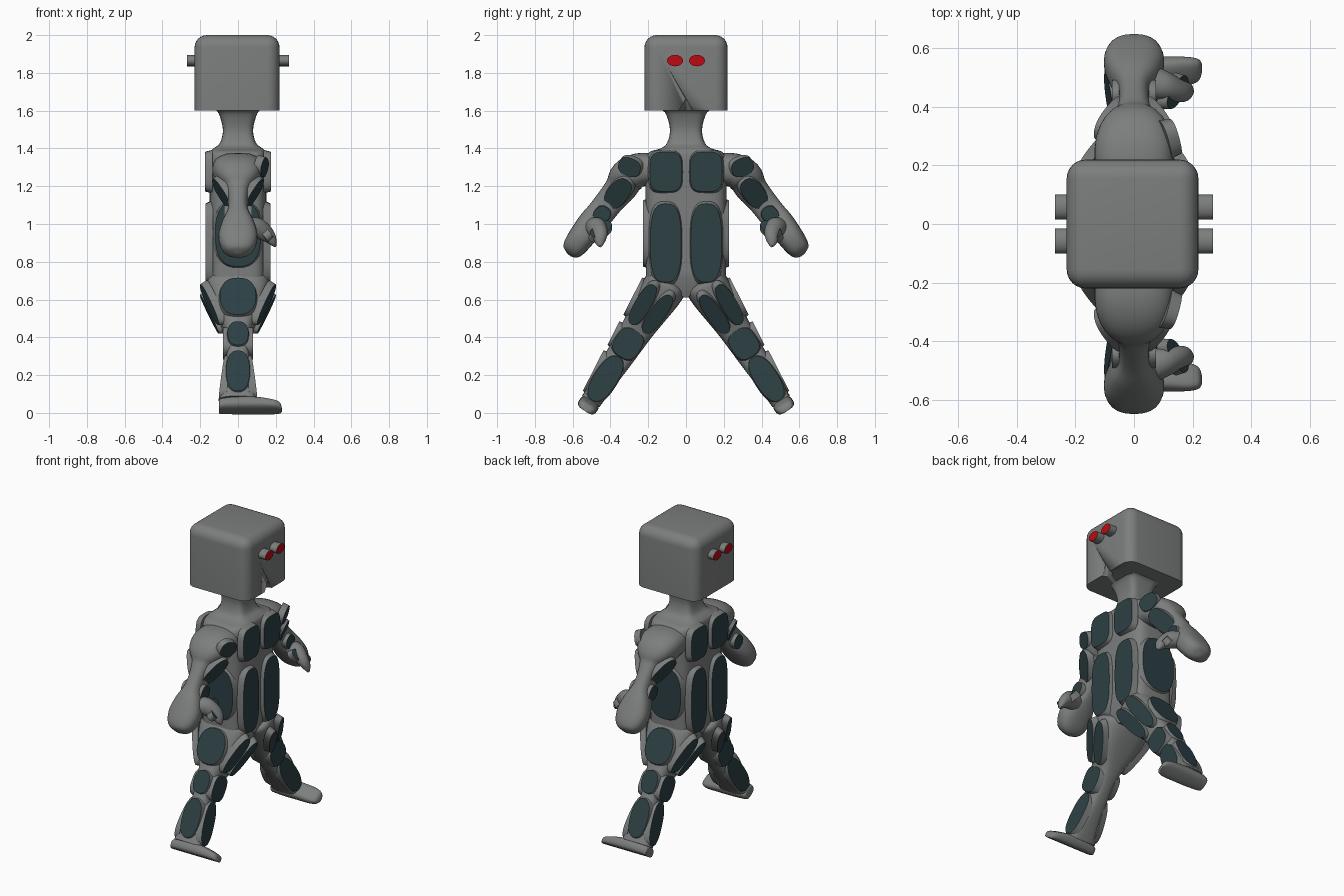
import bpy, bmesh, math
from mathutils import Vector as V

if "Cube" in bpy.data.objects:
    bpy.data.objects.remove(bpy.data.objects["Cube"])

def material(name, col):
    m = bpy.data.materials.new(name)
    m.diffuse_color = (*col, 1)
    m.use_nodes = True
    m.node_tree.nodes["Principled BSDF"].inputs["Base Color"].default_value = m.diffuse_color
    return m

GREY = material("grey_shell", (0.2, 0.21, 0.205))
DARK = material("dark_panel", (0.025, 0.05, 0.056))
RED = material("red_lens", (0.5, 0.003, 0.006))

def finish(name, bm, mats=(GREY,), angle=40):
    bmesh.ops.recalc_face_normals(bm, faces=bm.faces[:])
    me = bpy.data.meshes.new(name)
    bm.to_mesh(me)
    bm.free()
    ob = bpy.data.objects.new(name, me)
    bpy.context.collection.objects.link(ob)
    for m in mats:
        me.materials.append(m)
    bpy.ops.object.select_all(action='DESELECT')
    ob.select_set(True)
    bpy.context.view_layer.objects.active = ob
    bpy.ops.object.shade_smooth_by_angle(angle=math.radians(angle))
    return ob

def sup(t, e):
    c, s = math.cos(t), math.sin(t)
    return (math.copysign(abs(c) ** (2 / e), c), math.copysign(abs(s) ** (2 / e), s))

def smooth(rows, steps=4):
    out = []
    for i in range(len(rows) - 1):
        p = [rows[max(i - 1, 0)], rows[i], rows[i + 1], rows[min(i + 2, len(rows) - 1)]]
        for k in range(steps):
            t = k / steps
            out.append([0.5 * (2*b + (c - a)*t + (2*a - 5*b + 4*c - d)*t*t + (3*b - a - 3*c + d)*t**3)
                        for a, b, c, d in zip(*p)])
    return out + [list(rows[-1])]

def loft(name, rings, e=2.6, n=32, mirror=1):
    """rings: (centre, half axis U, half axis W)"""
    bm = bmesh.new()
    loops = []
    for c, u, w in rings:
        pts = [c + u * a + w * b for a, b in (sup(2 * math.pi * k / n, e) for k in range(n))]
        loops.append([bm.verts.new((p.x, p.y * mirror, p.z)) for p in pts])
    for A, B in zip(loops, loops[1:]):
        for k in range(n):
            bm.faces.new((A[k], A[(k + 1) % n], B[(k + 1) % n], B[k]))
    bm.faces.new(loops[0])
    bm.faces.new(loops[-1])
    return finish(name, bm)

def panel(name, c, nrm, d, a, b, e=2.4, xs=(1, -1), ys=(1, -1), depth=0.04, cap=DARK, flare=1.1, n=32):
    """Raised oval plate: grey rim, coloured cap; mirrored copies."""
    c, nrm, d = V(c), V(nrm).normalized(), V(d)
    d = (d - nrm * d.dot(nrm)).normalized()
    w = nrm.cross(d)
    for sx in xs:
        for sy in ys:
            bm = bmesh.new()
            loops = []
            for off, k in ((-depth, flare), (0, 1)):
                loop = []
                for i in range(n):
                    s, t = sup(2 * math.pi * i / n, e)
                    p = c + nrm * off + (d * a * s + w * b * t) * k
                    loop.append(bm.verts.new((p.x * sx, p.y * sy, p.z)))
                loops.append(loop)
            A, B = loops
            for i in range(n):
                bm.faces.new((A[i], A[(i + 1) % n], B[(i + 1) % n], B[i]))
            bm.faces.new(A)
            bm.faces.new(B).material_index = 1
            finish(name, bm, (GREY, cap))

# Head: block with rounded sides and top, sharp bottom rim
bm = bmesh.new()
bmesh.ops.create_cube(bm, size=1)
for v in bm.verts:
    v.co = V((v.co.x * 0.45 - 0.005, v.co.y * 0.44, 1.8 + v.co.z * 0.4))
edges = [e for e in bm.edges if max(v.co.z for v in e.verts) > 1.9]
bmesh.ops.bevel(bm, geom=edges, offset=0.065, segments=6, profile=0.5, affect='EDGES')
head = finish("head", bm)

# Mouth notch in the lower rim of the face
bm = bmesh.new()
bmesh.ops.create_cone(bm, segments=24, radius1=0.045, radius2=0.002, depth=0.08, cap_ends=True)
bmesh.ops.translate(bm, verts=bm.verts[:], vec=(0.215, 0, 1.625))
cutter = finish("mouth_cutter", bm)
cutter.hide_render = True
cutter.hide_set(True)
mod = head.modifiers.new("mouth", 'BOOLEAN')
mod.operation, mod.object = 'DIFFERENCE', cutter

# Eyes on both faces of the head
panel("eye", (0.27, 0.058, 1.865), (1, 0, 0), (0, 1, 0), 0.042, 0.03, e=2, depth=0.07, cap=RED, flare=1)

# Neck and torso
rows = [(1.605, .12, .13), (1.58, .1, .105), (1.5, .08, .085), (1.43, .095, .1), (1.4, .13, .135),
        (1.375, .148, .2), (1.3, .152, .215), (1.15, .15, .215), (0.9, .15, .213), (0.72, .15, .213)]
rings = [(V((0, 0, z)), V((x, 0, 0)), V((0, y, 0))) for z, x, y in smooth(rows)]
rings.append((V((0, 0, 0.61)), V((0.11, 0, 0)), V((0, 0.012, 0))))
loft("torso", rings, e=4.5, n=48)

X = V((1, 0, 0))
LEG = V((0, 0.541, -0.841))
OUT = V((0, 0.841, 0.541))
HIP = V((0, 0.115, 0.665))

for m in (1, -1):
    # Arm and hand: y, z, half depth, half width
    rows = [(.16, 1.29, .13, .085), (.25, 1.285, .135, .09), (.31, 1.25, .12, .095), (.345, 1.19, .075, .085),
            (.395, 1.13, .055, .076), (.45, 1.06, .055, .074), (.50, 1.0, .085, .075), (.55, .935, .103, .07),
            (.59, .88, .09, .062), (.612, .85, .06, .045), (.622, .838, .015, .012)]
    sm = smooth(rows)
    rings = []
    for i, (y, z, a, b) in enumerate(sm):
        p, q = sm[max(i - 1, 0)], sm[min(i + 1, len(sm) - 1)]
        t = V((0, q[0] - p[0], q[1] - p[1])).normalized()
        rings.append((V((0, y, z)), X * a, V((0, -t.z, t.y)) * b))
    loft("arm", rings, mirror=m)

    # Thumb: x, y, z, half width, half thickness
    rows = [(.02, .5, .98, .06, .06), (.09, .475, .98, .055, .055), (.15, .455, .95, .045, .04),
            (.185, .45, .915, .035, .025), (.2, .45, .885, .01, .008)]
    rings = [(V((x, y, z)), V((0, .8, -.6)) * a, V((.6, .4, .7)) * b) for x, y, z, a, b in smooth(rows)]
    loft("thumb", rings, e=2, n=24, mirror=m)

    # Leg: distance along leg, half depth, half width
    rows = [(-.045, .13, .085), (-.02, .165, .112), (.05, .16, .112), (.15, .135, .1), (.25, .085, .088),
            (.36, .062, .08), (.5, .064, .07), (.62, .08, .06), (.72, .1, .055)]
    rings = [(HIP + LEG * s, X * a, OUT * b) for s, a, b in smooth(rows)]
    loft("leg", rings, e=3, mirror=m)

    # Foot: x, half width, half thickness
    rows = [(-.1, .035, .02), (-.09, .048, .03), (0, .055, .035), (.1, .055, .034),
            (.18, .052, .027), (.22, .04, .02), (.232, .015, .008)]
    base = HIP + LEG * 0.745
    rings = [(base + X * x + LEG * (.034 - w), OUT * u, LEG * w) for x, u, w in smooth(rows)]
    loft("foot", rings, e=3, n=24, mirror=m)

# Torso plates, front, back and sides
panel("chest_panel", (.175, .107, 1.277), X, (0, 0, 1), .105, .085, e=3.6)
panel("belly_panel", (.172, .107, .9), X, (0, 0, 1), .208, .082, e=2.9)
panel("side_panel", (0, .227, .95), (0, 1, 0), (0, 0, 1), .175, .12, e=2.6, xs=(1,))

# Arm plates
ARM = (0, .6, -.75)
panel("shoulder_panel", (.142, .3, 1.3), (.9, .3, -.2), (0, 1, .3), .062, .05, xs=(1,))
panel("upper_arm_panel", (.09, .362, 1.16), (.88, .3, -.36), ARM, .1, .055)
panel("forearm_panel", (.075, .445, 1.05), X, ARM, .045, .042)
panel("thumb_panel", (.15, .45, .975), (.8, -.1, .6), (0, .65, -.75), .07, .034, xs=(1,))

# Leg plates, front and back
for off in (-.047, .047):
    panel("thigh_panel", HIP + LEG * .14 + OUT * off + X * .152, X * .92 + LEG * .38 + OUT * off * 2,
          LEG, .13, .043)
panel("knee_panel", HIP + LEG * .355 + X * .08, X, LEG, .08, .072, e=2.8)
panel("shin_panel", HIP + LEG * .575 + X * .086, X - LEG * .12, LEG, .135, .062)

# Leg plates, outer side
for name, s, r, a, b in (("outer_thigh_panel", .13, .115, .11, .095),
                         ("outer_knee_panel", .35, .095, .07, .055),
                         ("outer_shin_panel", .575, .078, .12, .062)):
    panel(name, HIP + LEG * s + OUT * r, OUT + LEG * .1, LEG, a, b, xs=(1,))
